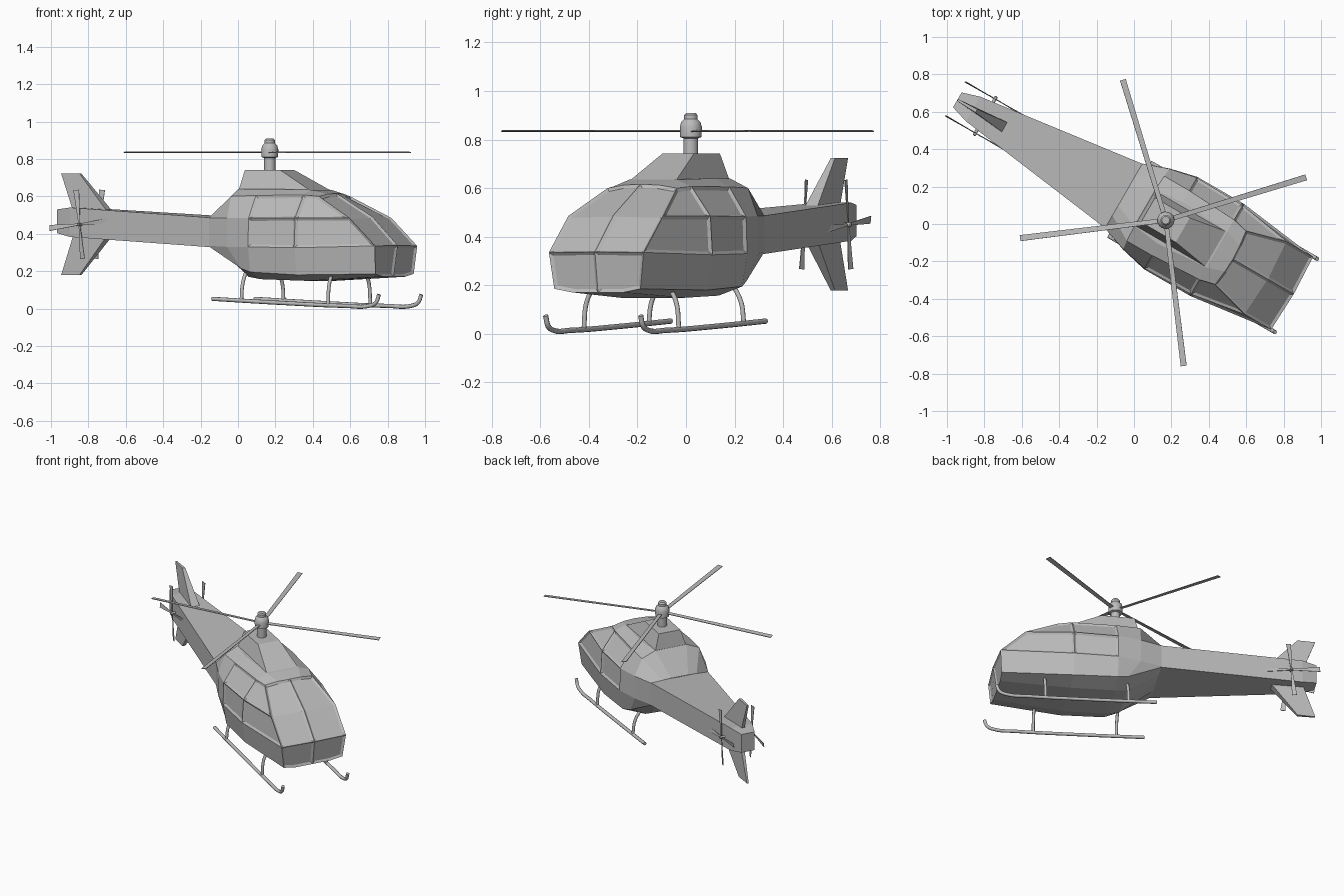
import bpy, bmesh
from math import radians, pi, cos, sin
from mathutils import Matrix, Vector

cube = bpy.data.objects.get("Cube")
if cube:
    bpy.data.objects.remove(cube, do_unlink=True)

grey = bpy.data.materials.new("plain_grey")
grey.use_nodes = True
grey.diffuse_color = (0.5, 0.5, 0.5, 1)
grey.node_tree.nodes["Principled BSDF"].inputs["Base Color"].default_value = (0.5, 0.5, 0.5, 1)

# The aircraft is built nose along +x with the mast at the origin, then turned
PLACE = Matrix.Translation((0.17, 0.02, 0)) @ Matrix.Rotation(radians(-30), 4, 'Z')


def finish(name, bm, smooth=False):
    bmesh.ops.recalc_face_normals(bm, faces=bm.faces)
    mesh = bpy.data.meshes.new(name)
    bm.to_mesh(mesh)
    bm.free()
    mesh.materials.append(grey)
    obj = bpy.data.objects.new(name, mesh)
    bpy.context.collection.objects.link(obj)
    obj.matrix_world = PLACE
    if smooth:
        bpy.ops.object.select_all(action='DESELECT')
        obj.select_set(True)
        bpy.context.view_layer.objects.active = obj
        bpy.ops.object.shade_smooth_by_angle(angle=radians(40))
    return obj


def loft(name, rings):
    """Skin closed rings of equal length and cap both ends."""
    bm = bmesh.new()
    rows = [[bm.verts.new(p) for p in ring] for ring in rings]
    n = len(rows[0])
    for a, b in zip(rows, rows[1:]):
        for i in range(n):
            bm.faces.new((a[i], a[(i + 1) % n], b[(i + 1) % n], b[i]))
    bm.faces.new(rows[0])
    bm.faces.new(rows[-1])
    return finish(name, bm)


def lathe(name, profile, matrix=Matrix(), steps=20):
    bm = bmesh.new()
    rows = [[bm.verts.new(matrix @ Vector((r * cos(2 * pi * i / steps), r * sin(2 * pi * i / steps), z)))
             for i in range(steps)] for r, z in profile]
    for a, b in zip(rows, rows[1:]):
        for i in range(steps):
            j = (i + 1) % steps
            bm.faces.new((a[i], a[j], b[j], b[i]))
    bm.faces.new(rows[0])
    bm.faces.new(rows[-1])
    return finish(name, bm, smooth=True)


def tube(name, points, radius):
    curve = bpy.data.curves.new(name, 'CURVE')
    curve.dimensions = '3D'
    curve.bevel_depth = radius
    curve.bevel_resolution = 2
    curve.resolution_u = 6
    curve.use_fill_caps = True
    spline = curve.splines.new('BEZIER')
    spline.bezier_points.add(len(points) - 1)
    for bp, p in zip(spline.bezier_points, points):
        bp.co = p
        bp.handle_left_type = bp.handle_right_type = 'AUTO'
    curve.materials.append(grey)
    obj = bpy.data.objects.new(name, curve)
    bpy.context.collection.objects.link(obj)
    obj.matrix_world = PLACE


# Cabin: half sections from keel to roof centre, tail to nose
sections = [
    [(-.26, 0, .325), (-.26, .1, .325), (-.26, .195, .33), (-.26, .2, .335),
     (-.26, .2, .485), (-.26, .12, .49), (-.26, .06, .492), (-.26, 0, .492)],
    [(-.05, 0, .165), (-.05, .14, .17), (-.04, .24, .215), (-.12, .25, .33),
     (-.12, .248, .485), (-.125, .2, .6), (-.13, .11, .64), (-.13, 0, .64)],
    [(.03, 0, .155), (.03, .15, .157), (.03, .262, .195), (.03, .285, .33),
     (.03, .28, .483), (.03, .2, .605), (.03, .13, .64), (.03, 0, .64)],
    [(.315, 0, .147), (.315, .15, .148), (.315, .26, .18), (.315, .285, .325),
     (.315, .275, .485), (.315, .185, .607), (.315, .11, .635), (.315, 0, .635)],
    [(.765, 0, .17), (.765, .12, .17), (.77, .205, .185), (.78, .225, .335),
     (.62, .225, .485), (.4, .165, .6), (.41, .08, .613), (.415, 0, .615)],
]
bm = bmesh.new()
rows = [[bm.verts.new(p) for p in s] for s in sections]
skin = {}
for s in range(4):
    for k in range(7):
        a, b = rows[s], rows[s + 1]
        skin[s, k] = bm.faces.new((a[k], b[k], b[k + 1], a[k + 1]))
nose = rows[4]
waist = bm.verts.new((.79, 0, .337))
belt = bm.verts.new((.635, 0, .49))
chin = bm.faces.new((nose[0], waist, nose[3], nose[2], nose[1]))
lower_screen = bm.faces.new((waist, belt, nose[4], nose[3]))
upper_screen = bm.faces.new((belt, nose[7], nose[6], nose[5], nose[4]))
bmesh.ops.recalc_face_normals(bm, faces=bm.faces)
if skin[2, 3].normal.y < 0:
    bmesh.ops.reverse_faces(bm, faces=bm.faces)

# Recessed window panes
panes = [[chin], [lower_screen, upper_screen]] + [[skin[s, k]] for s in (2, 3) for k in (3, 4)]
for pane in panes:
    bmesh.ops.inset_region(bm, faces=pane, thickness=.014, depth=-.009,
                           use_boundary=True, use_even_offset=True)
bmesh.ops.mirror(bm, geom=bm.verts[:] + bm.edges[:] + bm.faces[:], axis='Y', merge_dist=.0005)
finish("cabin", bm)


def slab(u0, u1, w0, w1, z):
    return [(u0, -w0, z), (u1, -w1, z), (u1, w1, z), (u0, w0, z)]


# Engine cowl on the roof
loft("engine_cowl", [slab(-.13, .315, .11, .11, .63), slab(-.11, .105, .075, .075, .742)])


# Tail boom
def frame(u, w, low, high):
    return [(u, -w, low), (u, w, low), (u, w, high), (u, -w, high)]


loft("tail_boom", [frame(-.25, .2, .328, .486), frame(-1.19, .076, .383, .54),
                   frame(-1.287, .046, .403, .53)])

# Tail fins, tapering to a thin tip
loft("upper_fin", [slab(-1.2, -.97, .012, .032, .5), slab(-1.285, -1.17, .006, .01, .723)])
loft("lower_fin", [slab(-1.2, -.97, .012, .032, .41), slab(-1.285, -1.17, .006, .01, .178)])


# Rotor blades widen slightly towards the tip
def rotor(name, radius, root, tip, thick, angles, pitch, matrix):
    for n, angle in enumerate(angles):
        turn = matrix @ Matrix.Rotation(radians(angle), 4, 'Z') @ Matrix.Rotation(radians(pitch), 4, 'X')
        rings = []
        for r, w in ((0.01, root), (radius, tip)):
            ring = [(r, -w, -thick), (r, w, -thick), (r, w, thick), (r, -w, thick)]
            rings.append([turn @ Vector(p) for p in ring])
        loft(f"{name}_{n + 1}", rings)


rotor("main_blade", .785, .012, .016, .002, (47, 137, -53, -143), 8, Matrix.Translation((0, 0, .835)))
lathe("rotor_mast", [(.03, .72), (.03, .805), (.044, .81), (.046, .85), (.04, .872),
                     (.028, .884), (.028, .9), (.02, .909)])

for side, word in ((1, "left"), (-1, "right")):
    # Tail rotor and its short shaft
    hub = Matrix.Translation((-1.115, side * .105, .45)) @ Matrix.Rotation(radians(-90 * side), 4, 'X')
    rotor(f"{word}_tail_blade", .185, .005, .016, .0015, [6 + 90 * i for i in range(4)], 10, hub)
    lathe(f"{word}_tail_shaft", [(.009, -.04), (.009, .012), (.005, .016)], hub, 10)
    # Landing skid and struts
    tube(f"{word}_skid", [(-.225, side * .226, .052), (.2, side * .226, .03), (.6, side * .226, .014),
                          (.74, side * .226, .014), (.785, side * .226, .032), (.805, side * .226, .075)], .011)
    for u, z, end in ((-.045, .043, "rear"), (.49, .02, "front")):
        tube(f"{word}_{end}_strut", [(u, side * .175, .2), (u, side * .213, .13), (u, side * .226, z)], .01)
